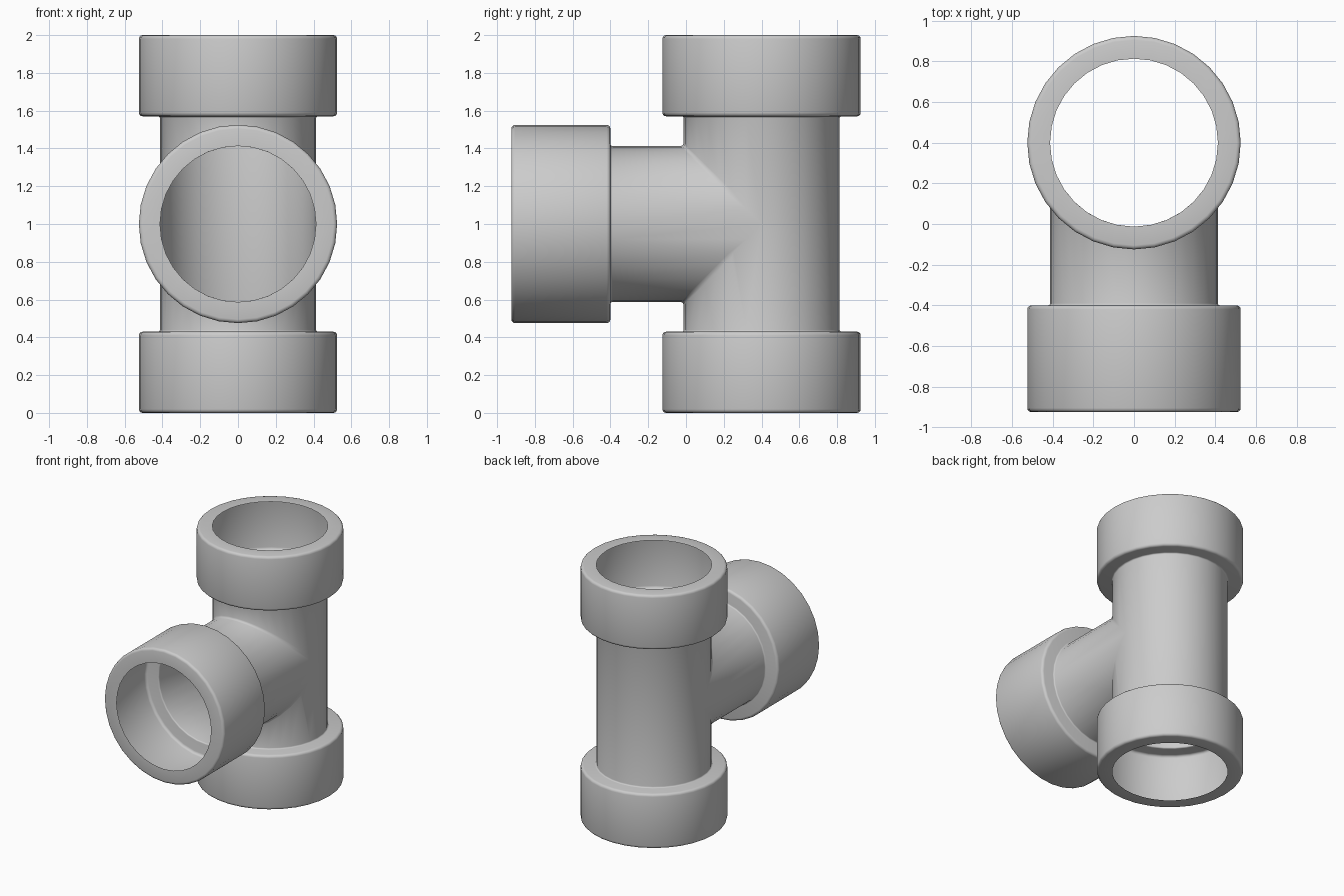
import bpy, bmesh, math

if "Cube" in bpy.data.objects:
    bpy.data.objects.remove(bpy.data.objects["Cube"])

SEGMENTS = 32
PIPE_R, COLLAR_R = 0.413, 0.525
AXIS_Y, MID_Z = 0.4, 1.0


def arc(cx, cy, rad, a0, a1, steps=3):
    """Points of a rounded profile corner."""
    angles = [math.radians(a0 + (a1 - a0) * i / steps) for i in range(steps + 1)]
    return [(cx + rad * math.cos(a), cy + rad * math.sin(a)) for a in angles]


def add_arm(bm, length, collar, place, joint):
    """Lathe one thin-walled arm: rim, rounded collar, shoulder, pipe, mitred end."""
    b = 0.02
    base = length - collar
    profile = [(PIPE_R, length)]
    profile += arc(COLLAR_R - b, length - b, b, 90, 0)
    profile += arc(COLLAR_R - b, base + b, b, 0, -90)
    profile += arc(PIPE_R + 0.01, base - 0.01, 0.01, 90, 180)
    rings = []
    for r, t in profile + [(PIPE_R, None)]:
        ring = []
        for i in range(SEGMENTS):
            a = 2 * math.pi * i / SEGMENTS
            u, v = r * math.cos(a), r * math.sin(a)
            ring.append(bm.verts.new(place(u, v, joint(v) if t is None else t)))
        rings.append(ring)
    for r0, r1 in zip(rings, rings[1:]):
        for i in range(SEGMENTS):
            j = (i + 1) % SEGMENTS
            bm.faces.new((r0[i], r0[j], r1[j], r1[i]))


bm = bmesh.new()

# Upper and lower arms of the upright pipe
for side in (1, -1):
    add_arm(bm, 1.0, 0.43,
            lambda u, v, t, s=side: (u, AXIS_Y + v, MID_Z + s * t),
            lambda v: max(0.0, -v))

# Side branch towards the front
add_arm(bm, 1.325, 0.525,
        lambda u, v, t: (u, AXIS_Y - t, MID_Z + v),
        lambda v: abs(v))

# Weld the mitred joint into one skin
bmesh.ops.remove_doubles(bm, verts=bm.verts, dist=0.0005)
bmesh.ops.recalc_face_normals(bm, faces=bm.faces)

# Soften the crease where the branch meets the upright pipe
crease = [e for e in bm.edges
          if len(e.link_faces) == 2 and e.calc_face_angle() > math.radians(25)
          and all(v.co.y < AXIS_Y - 0.02
                  and abs(abs(v.co.z - MID_Z) - (AXIS_Y - v.co.y)) < 0.001
                  and abs(math.hypot(v.co.x, v.co.y - AXIS_Y) - PIPE_R) < 0.001
                  for v in e.verts)]
bmesh.ops.bevel(bm, geom=crease, offset=0.015, segments=2, profile=0.5,
                affect='EDGES')

mesh = bpy.data.meshes.new("pipe_tee")
bm.to_mesh(mesh)
bm.free()
tee = bpy.data.objects.new("pipe_tee", mesh)
bpy.context.collection.objects.link(tee)

# Smooth shading with sharp edges kept
bpy.context.view_layer.objects.active = tee
tee.select_set(True)
bpy.ops.object.shade_smooth_by_angle(angle=math.radians(50))
